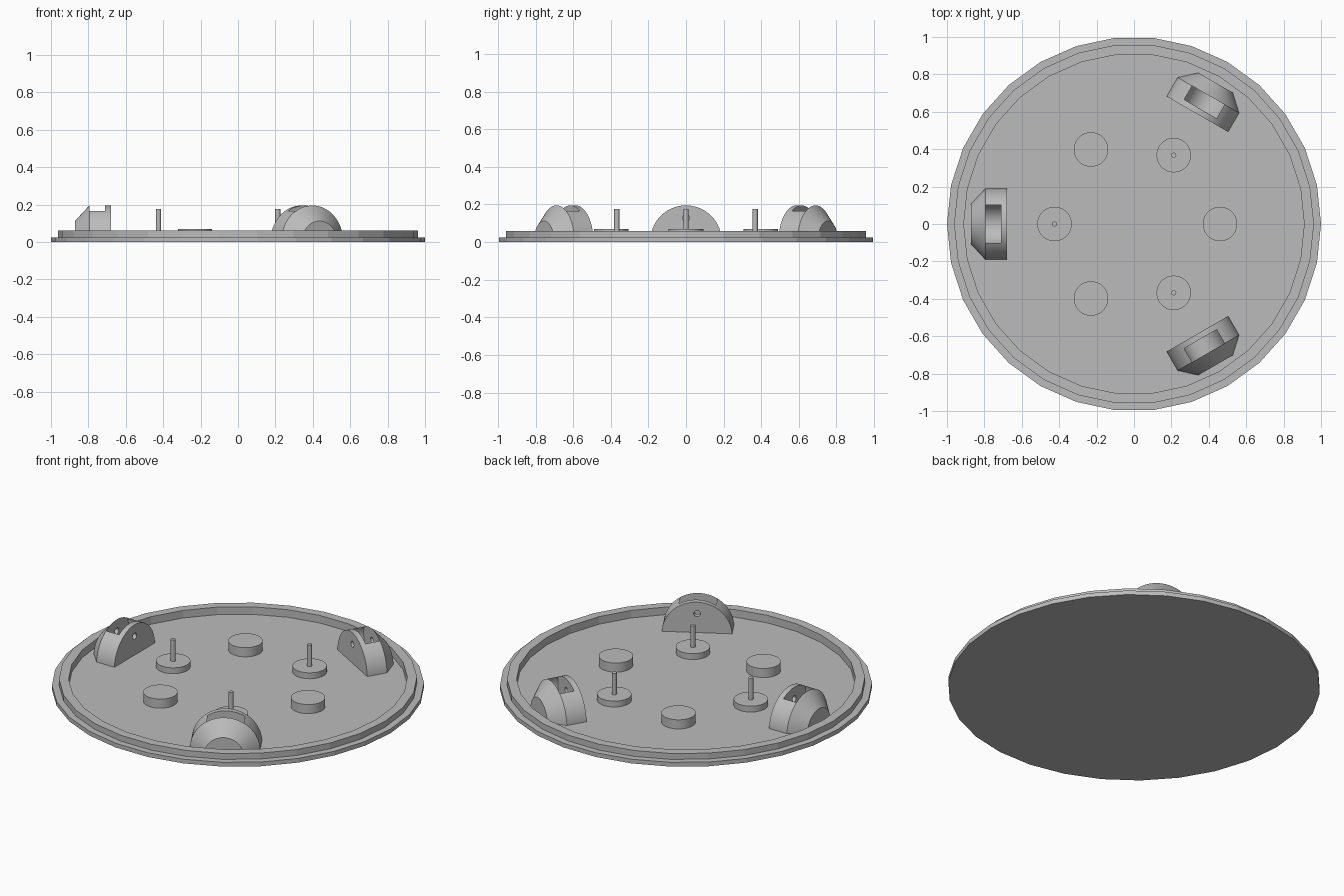
import bpy
import bmesh
from math import pi, cos, sin, radians
from mathutils import Matrix, Vector

cube = bpy.data.objects.get("Cube")
if cube:
    bpy.data.objects.remove(cube, do_unlink=True)

grey = bpy.data.materials.new("light grey")
grey.use_nodes = True
COLOUR = (0.5, 0.5, 0.5, 1)
grey.diffuse_color = COLOUR
grey.node_tree.nodes["Principled BSDF"].inputs["Base Color"].default_value = COLOUR

FLOOR = 0.015
ARCH_Z = 0.005
AXLE_Z = 0.127


def lathe(name, profile, sides, matrix=None, cut_below=None):
    """Spin (radius, height) points about z and cap both ends."""
    bm = bmesh.new()
    rings = [[bm.verts.new((r * cos(2 * pi * i / sides), r * sin(2 * pi * i / sides), z))
              for i in range(sides)] for r, z in profile]
    for low, high in zip(rings, rings[1:]):
        for i in range(sides):
            j = (i + 1) % sides
            bm.faces.new((low[i], low[j], high[j], high[i]))
    bm.faces.new(rings[0][::-1])
    bm.faces.new(rings[-1])
    if matrix:
        bm.transform(matrix)
    if cut_below is not None:
        geom = bm.verts[:] + bm.edges[:] + bm.faces[:]
        cut = bmesh.ops.bisect_plane(bm, geom=geom, plane_co=(0, 0, cut_below),
                                     plane_no=(0, 0, 1), clear_inner=True)
        edges = [e for e in cut["geom_cut"] if isinstance(e, bmesh.types.BMEdge)]
        bmesh.ops.contextual_create(bm, geom=edges)
    bmesh.ops.recalc_face_normals(bm, faces=bm.faces[:])
    mesh = bpy.data.meshes.new(name)
    bm.to_mesh(mesh)
    bm.free()
    mesh.materials.append(grey)
    obj = bpy.data.objects.new(name, mesh)
    bpy.context.collection.objects.link(obj)
    return obj


def smooth(obj):
    bpy.ops.object.select_all(action="DESELECT")
    obj.select_set(True)
    bpy.context.view_layer.objects.active = obj
    bpy.ops.object.shade_smooth_by_angle(angle=radians(30))


def carve(obj, cutters):
    """Subtract the cutters, then remove them."""
    for cutter in cutters:
        mod = obj.modifiers.new("cut", "BOOLEAN")
        mod.operation = "DIFFERENCE"
        mod.solver = "EXACT"
        mod.object = cutter
    bpy.context.view_layer.update()
    depsgraph = bpy.context.evaluated_depsgraph_get()
    obj.data = bpy.data.meshes.new_from_object(obj.evaluated_get(depsgraph))
    obj.modifiers.clear()
    for cutter in cutters:
        bpy.data.objects.remove(cutter, do_unlink=True)


# Faceted dish with a stepped rim
lathe("base_plate", [(1, 0), (1, 0.025), (0.962, 0.025), (0.962, 0.06),
                     (0.91, 0.06), (0.91, FLOOR)], 30)

# Alternating plain pads and lower pads with pins
for k in range(3):
    turn = Matrix.Rotation(k * 2 * pi / 3, 4, "Z")
    spot = turn @ Matrix.Translation((0.46, 0, 0))
    smooth(lathe(f"plain_pad_{k + 1}", [(0.092, FLOOR), (0.092, 0.069)], 48, spot))
    spot = turn @ Matrix.Translation((-0.425, 0, 0))
    smooth(lathe(f"pin_pad_{k + 1}", [(0.092, FLOOR), (0.092, 0.05)], 48, spot))
    smooth(lathe(f"pin_{k + 1}", [(0.0135, 0.045), (0.0135, 0.177)], 24, spot))

# Arched wheel housings: half drum with a sloped outer side, wheel slot and axle hole
on_side = Matrix.Rotation(-pi / 2, 4, "Y")
arch = Matrix.Translation((0, 0, ARCH_Z)) @ on_side
axle = Matrix.Translation((0, 0, AXLE_Z)) @ on_side
housing = lathe("wheel_housing_1", [(0.19, 0.678), (0.19, 0.795), (0.107, 0.872)], 72,
                arch, FLOOR)
carve(housing, [
    lathe("slot_cutter", [(0.108, 0.71), (0.108, 0.795)], 64, axle),
    lathe("axle_cutter", [(0.018, 0.6), (0.018, 0.83)], 24, axle),
])
smooth(housing)
for k in (1, 2):
    copy = housing.copy()
    copy.name = f"wheel_housing_{k + 1}"
    copy.rotation_euler = Vector((0, 0, k * 2 * pi / 3))
    bpy.context.collection.objects.link(copy)
